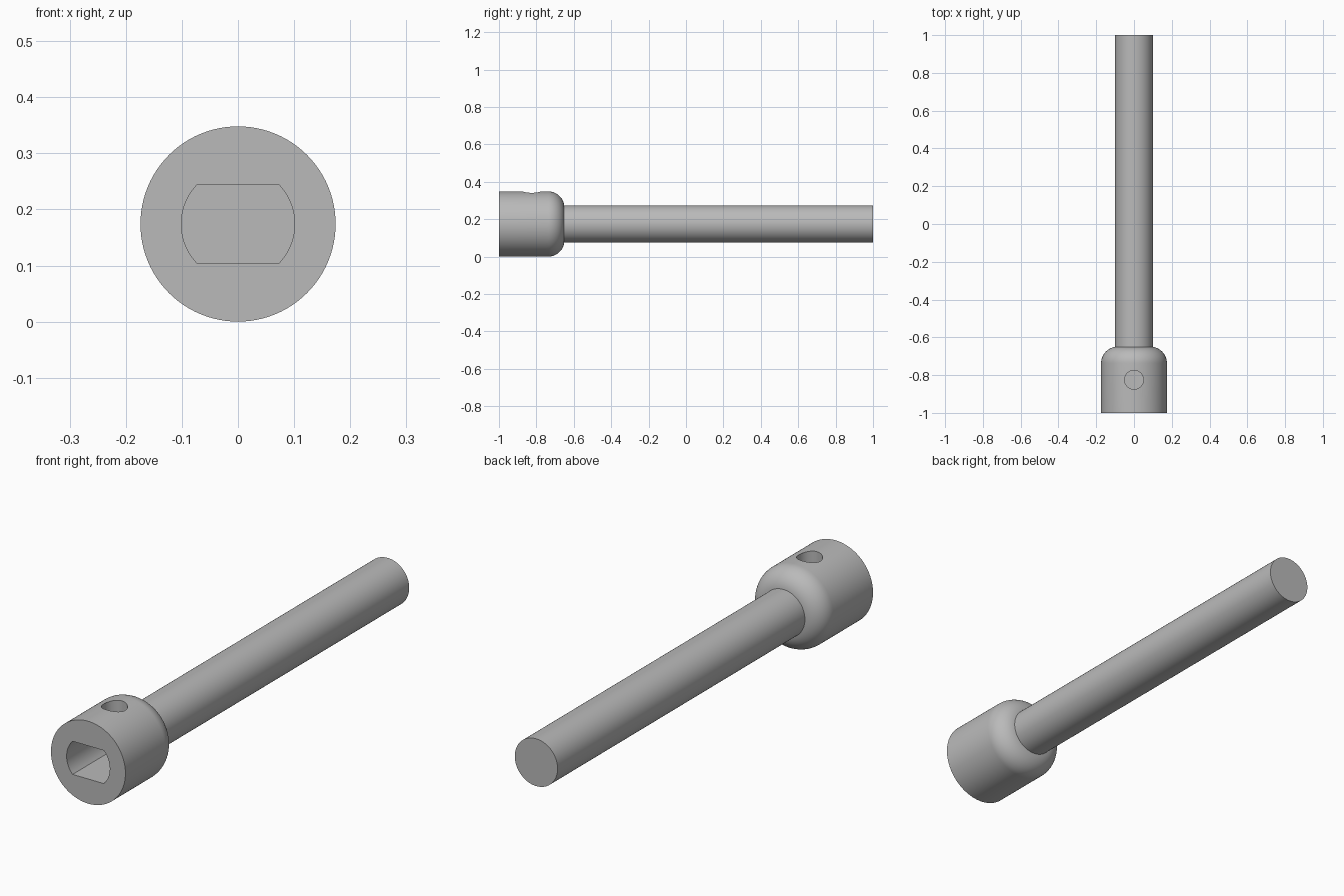
import bpy, bmesh, math
from mathutils import Matrix, Vector

if "Cube" in bpy.data.objects:
    bpy.data.objects.remove(bpy.data.objects["Cube"])

HEAD_R, SHAFT_R, FILLET = 0.174, 0.1, 0.086
FRONT, SHOULDER, BACK = -1.0, -0.651, 1.0
SOCKET_R, SOCKET_HALF, SOCKET_DEPTH = 0.101, 0.07, 0.26
AXIS_Z = HEAD_R

steel = bpy.data.materials.new("grey steel")
steel.use_nodes = True
grey = (0.49, 0.49, 0.49, 1)
steel.diffuse_color = grey
steel.node_tree.nodes["Principled BSDF"].inputs["Base Color"].default_value = grey


def make_object(name, bm):
    bmesh.ops.recalc_face_normals(bm, faces=bm.faces)
    mesh = bpy.data.meshes.new(name)
    bm.to_mesh(mesh)
    bm.free()
    mesh.materials.append(steel)
    obj = bpy.data.objects.new(name, mesh)
    bpy.context.collection.objects.link(obj)
    return obj


def lathe(name, profile, sides=96):
    """Turn (radius, y) points about the long axis and cap both ends."""
    bm = bmesh.new()
    rings = []
    for r, y in profile:
        angles = [math.tau * i / sides for i in range(sides)]
        rings.append([bm.verts.new((r * math.cos(a), y, AXIS_Z + r * math.sin(a))) for a in angles])
    for a, b in zip(rings, rings[1:]):
        for i in range(sides):
            j = (i + 1) % sides
            bm.faces.new((a[i], a[j], b[j], b[i]))
    bm.faces.new(rings[0])
    bm.faces.new(rings[-1])
    return make_object(name, bm)


# Turned body: socket head, rounded shoulder and long shaft
center_r = HEAD_R - FILLET
last = math.acos((SHAFT_R - center_r) / FILLET)
arc = [last * i / 14 for i in range(15)]
profile = [(HEAD_R, FRONT)]
profile += [(center_r + FILLET * math.cos(a), SHOULDER - FILLET * (math.sin(last) - math.sin(a))) for a in arc]
profile += [(SHAFT_R, BACK)]
body = lathe("socket_wrench_body", profile)

# Socket cutter: a round bar with flats on top and bottom
corner = math.asin(SOCKET_HALF / SOCKET_R)
bm = bmesh.new()
outline = []
for side in (0, math.pi):
    for i in range(17):
        a = side - corner + 2 * corner * i / 16
        outline.append(bm.verts.new((SOCKET_R * math.cos(a), FRONT - 0.05, AXIS_Z + SOCKET_R * math.sin(a))))
face = bm.faces.new(outline)
new = bmesh.ops.extrude_face_region(bm, geom=[face])["geom"]
moved = [v for v in new if isinstance(v, bmesh.types.BMVert)]
bmesh.ops.translate(bm, verts=moved, vec=Vector((0, SOCKET_DEPTH + 0.05, 0)))
socket_cutter = make_object("socket_cutter", bm)

# Cross hole cutter: from the socket out through the top
bm = bmesh.new()
bmesh.ops.create_cone(bm, cap_ends=True, segments=48, radius1=0.05, radius2=0.05, depth=0.25,
                      matrix=Matrix.Translation((0, -0.825, AXIS_Z + 0.125)))
hole_cutter = make_object("cross_hole_cutter", bm)

# Cut the body and drop the cutters
bpy.ops.object.select_all(action="DESELECT")
body.select_set(True)
bpy.context.view_layer.objects.active = body
for cutter in (socket_cutter, hole_cutter):
    cutter.hide_render = True
    mod = body.modifiers.new(cutter.name, "BOOLEAN")
    mod.operation = "DIFFERENCE"
    mod.solver = "EXACT"
    mod.object = cutter
    bpy.ops.object.modifier_apply(modifier=mod.name)
    bpy.data.objects.remove(cutter)
bpy.ops.object.shade_smooth_by_angle(angle=math.radians(30))
